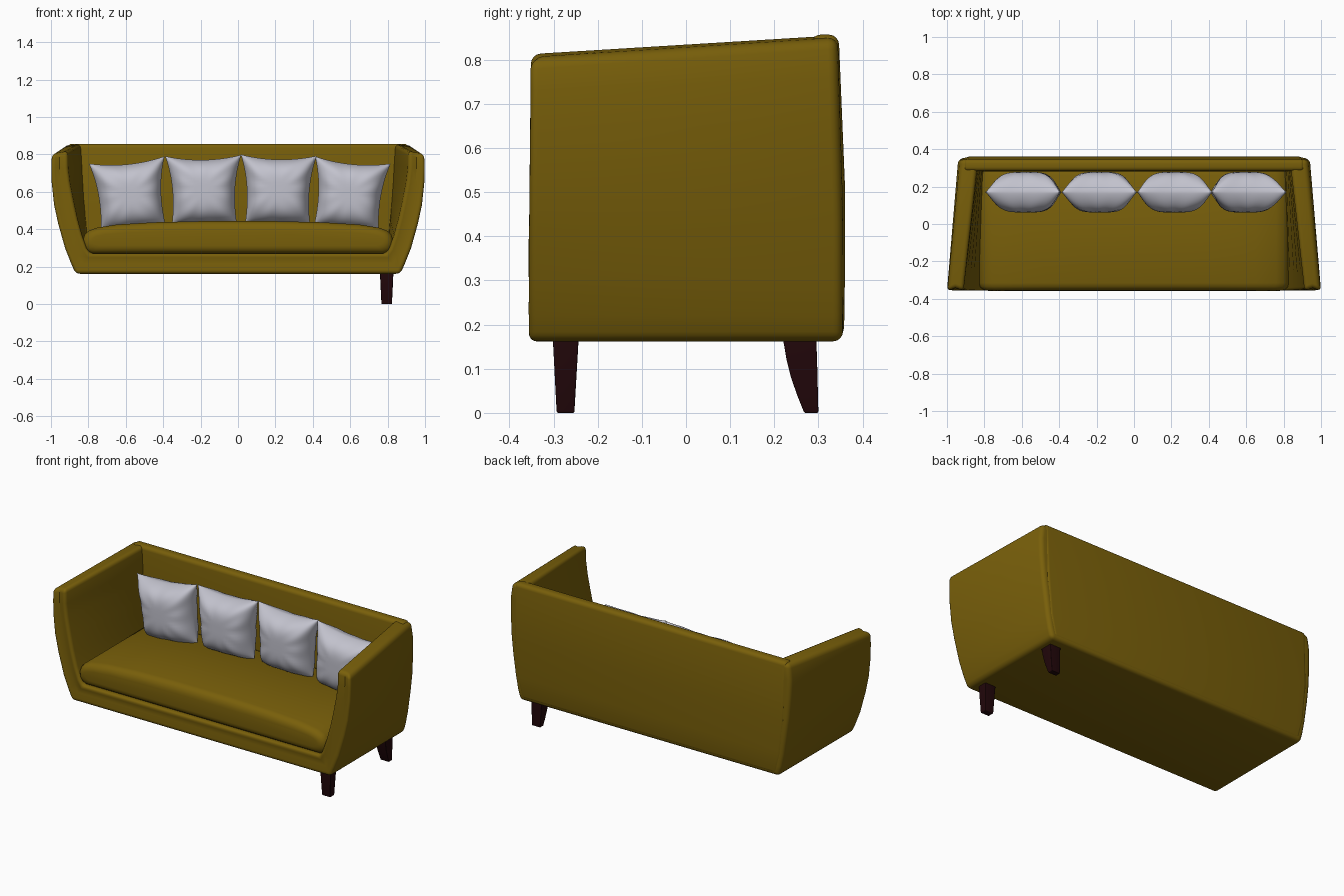
import bpy, bmesh, math

if "Cube" in bpy.data.objects:
    bpy.data.objects.remove(bpy.data.objects["Cube"])


def material(name, rgb):
    m = bpy.data.materials.new(name)
    m.diffuse_color = (*rgb, 1)
    m.use_nodes = True
    m.node_tree.nodes["Principled BSDF"].inputs["Base Color"].default_value = m.diffuse_color
    return m


OLIVE = material("olive fabric", (0.19, 0.115, 0.003))
GREY = material("pale grey fabric", (0.54, 0.54, 0.61))
WOOD = material("dark wood", (0.015, 0.002, 0.003))


def finish(bm, name, mat, bevel=0.0, limit=50):
    """Round the sharp edges, shade smooth and make the object."""
    bmesh.ops.recalc_face_normals(bm, faces=bm.faces)
    if bevel:
        edges = [e for e in bm.edges if e.calc_face_angle(0) > math.radians(limit)]
        bmesh.ops.bevel(bm, geom=edges, offset=bevel, segments=4, profile=0.5,
                        affect='EDGES', clamp_overlap=True)
    me = bpy.data.meshes.new(name)
    bm.to_mesh(me)
    bm.free()
    me.polygons.foreach_set("use_smooth", [True] * len(me.polygons))
    me.set_sharp_from_angle(angle=math.radians(35))
    me.materials.append(mat)
    ob = bpy.data.objects.new(name, me)
    bpy.context.collection.objects.link(ob)
    return ob


def loft(name, rings, mat, bevel=0.0, limit=50):
    """Skin a row of closed rings and cap both ends."""
    bm = bmesh.new()
    vs = [[bm.verts.new(p) for p in r] for r in rings]
    n = len(rings[0])
    for a, b in zip(vs, vs[1:]):
        for i in range(n):
            j = (i + 1) % n
            bm.faces.new((a[i], a[j], b[j], b[i]))
    bm.faces.new(vs[0])
    bm.faces.new(vs[-1])
    return finish(bm, name, mat, bevel, limit)


def mirrored(half):
    return [(-x, z) for x, z in reversed(half)] + half


# U-shaped shell: arms and base, flaring towards the front, seam along the front
outer_front = mirrored([(0.868, .162), (0.894, .22), (0.926, .30), (0.963, .43),
                        (0.985, .53), (0.998, .65), (1.0, .73), (0.997, .802)])
inner_front = mirrored([(0.79, .27), (0.81, .30), (0.835, .37), (0.86, .46),
                        (0.88, .55), (0.90, .65), (0.91, .73), (0.912, .817)])
outer_back = mirrored([(0.868, .162), (0.885, .22), (0.90, .30), (0.918, .43),
                       (0.93, .53), (0.938, .65), (0.94, .76), (0.928, .848)])
inner_back = mirrored([(0.79, .27), (0.795, .30), (0.803, .37), (0.81, .46),
                       (0.817, .55), (0.823, .65), (0.828, .75), (0.835, .858)])
rings = []
for of, nf, ob_, nb in zip(outer_front, inner_front, outer_back, inner_back):
    yf = -0.362 + 0.004 * max(0, of[1] - 0.3) / 0.5
    yb = 0.356 - 0.012 * max(0, ob_[1] - 0.45) / 0.4
    rings.append([(ob_[0], yb, ob_[1]), (of[0], yf, of[1]),
                  ((of[0] + nf[0]) / 2, yf + 0.016, (of[1] + nf[1]) / 2),
                  (nf[0], yf, nf[1]), (nb[0], yb, nb[1])])
loft("arms_and_base", rings, OLIVE, 0.024)

# Backrest panel, leaning slightly at the top
rings = [[(-w, f, z), (w, f, z), (w, b, z), (-w, b, z)]
         for z, w, f, b in [(0.172, 0.855, .28, .358), (0.30, 0.885, .28, .36),
                            (0.52, 0.905, .28, .36), (0.857, 0.91, .283, .346)]]
loft("backrest", rings, OLIVE, 0.022)

# Seat cushion with a crowned top and rounded front
half = [(0.40, .27), (0.79, .27), (0.815, .285), (0.828, .31), (0.83, .34), (0.82, .37),
        (0.80, .39), (0.76, .407), (0.65, .425), (0.45, .437), (0.20, .443)]
profile = half + [(-x, z) for x, z in reversed(half)]
rings = []
for y, o in [(-.357, .05), (-.355, .035), (-.348, .018), (-.335, .006), (-.315, 0),
             (.26, 0), (.285, .01)]:
    rings.append([(x - math.copysign(o, x), y, .345 + (z - .345) * (1 - o / .09))
                  for x, z in profile])
loft("seat_cushion", rings, OLIVE)


# Scatter pillows: two puffed sheets with pinched corners
def pillow(name, cx, cz, angle, n=32):
    bm = bmesh.new()
    ca, sa = math.cos(angle), math.sin(angle)
    for side in (-1, 1):
        grid = []
        for i in range(n + 1):
            row = []
            for j in range(n + 1):
                # sine spacing gathers points near the seams
                u = math.sin(math.pi / 2 * (2 * i / n - 1))
                v = math.sin(math.pi / 2 * (2 * j / n - 1))
                x = 0.188 * u * (1 - 0.11 * (1 - v * v)) * (1 + 0.08 * v)
                z = 0.181 * v * (1 - 0.13 * (1 - u * u) * (v > 0))
                t = 0.108 * (max(0, 1 - u ** 4) ** 0.7) * (max(0, 1 - v ** 4) ** 0.7)
                # soft creases running in from the seams
                r = u * u + v * v
                t *= 1 + 0.04 * r * math.sin(10 * math.atan2(v, u) + cx * 9)
                row.append(bm.verts.new((cx + x * ca - z * sa, 0.17 + side * t,
                                         cz + x * sa + z * ca)))
            grid.append(row)
        for i in range(n):
            for j in range(n):
                bm.faces.new((grid[i][j], grid[i + 1][j],
                              grid[i + 1][j + 1], grid[i][j + 1]))
    bmesh.ops.remove_doubles(bm, verts=bm.verts, dist=0.0003)
    finish(bm, name, GREY)


for k, (cx, cz, deg) in enumerate([(-0.578, .59, 5.5), (-0.183, .613, 1),
                                   (0.215, .615, -1), (0.597, .59, -5.5)]):
    pillow(f"pillow_{k + 1}", cx, cz, math.radians(deg))


# Legs: tapered front leg and curved back leg (the model has them on one side)
def leg(name, stations):
    rings = [[(.795 - w, a, z), (.795 + w, a, z), (.795 + w, b, z), (.795 - w, b, z)]
             for z, w, a, b in stations]
    loft(name, rings, WOOD, 0.004)


leg("front_leg", [(0, .028, -.293, -.253), (.172, .036, -.302, -.243)])
leg("back_leg", [(0, .028, .268, .300), (.04, .030, .252, .299), (.08, .032, .238, .298),
                 (.12, .034, .228, .297), (.172, .036, .219, .295)])
